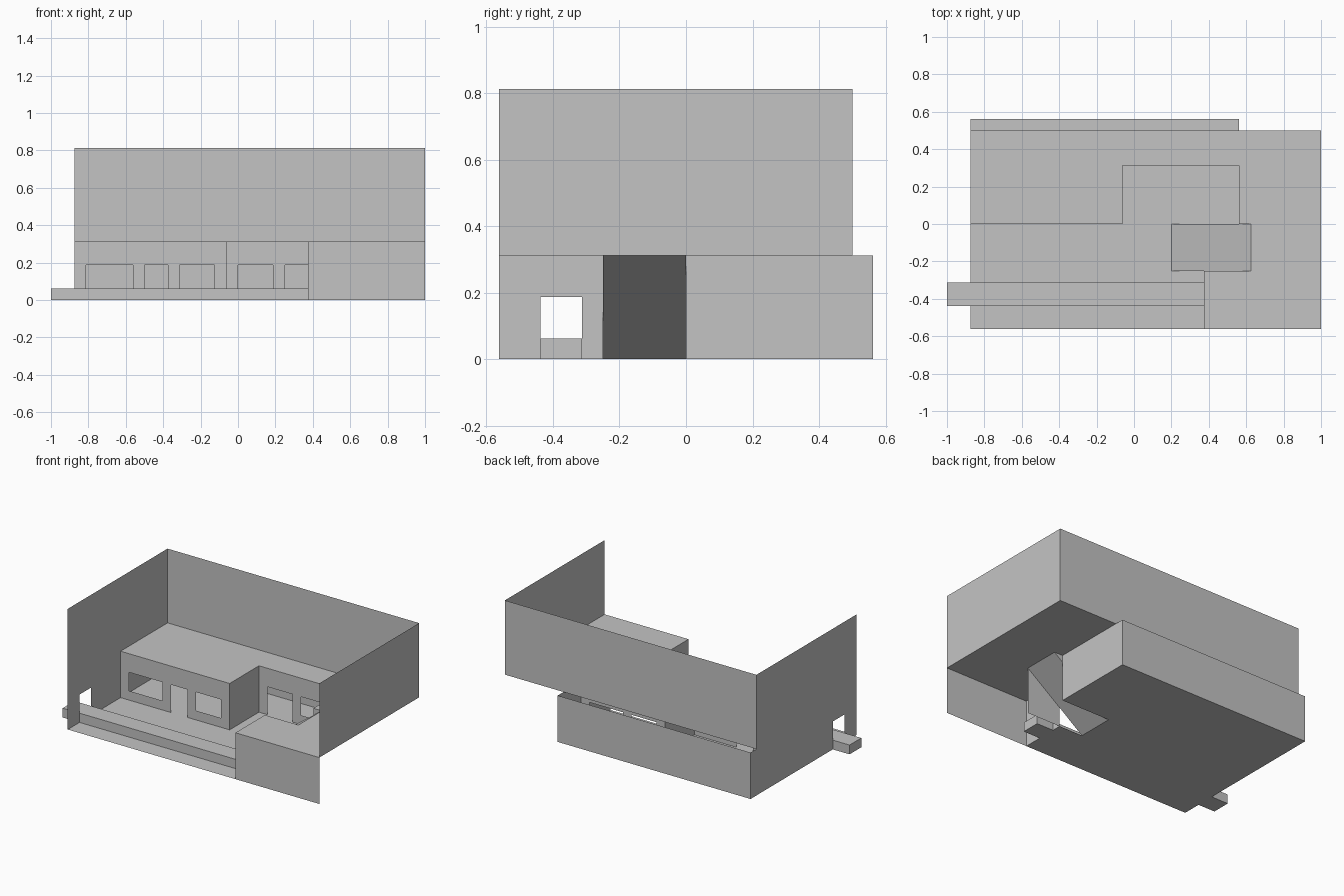
import bpy
import bmesh

cube = bpy.data.objects.get("Cube")
if cube:
    bpy.data.objects.remove(cube, do_unlink=True)

# The plan follows a module of one sixteenth of a unit
U = 0.0625
LEFT, RIGHT, FRONT, BACK = -14, 16, -9, 9
STOREY, TOP = 5, 13

grey = bpy.data.materials.new("light grey")
grey.use_nodes = True
grey.diffuse_color = (0.55, 0.55, 0.55, 1)
grey.node_tree.nodes["Principled BSDF"].inputs["Base Color"].default_value = grey.diffuse_color


def finish(name, bm):
    mesh = bpy.data.meshes.new(name)
    bmesh.ops.remove_doubles(bm, verts=bm.verts, dist=1e-5)
    bm.to_mesh(mesh)
    bm.free()
    mesh.materials.append(grey)
    obj = bpy.data.objects.new(name, mesh)
    bpy.context.collection.objects.link(obj)
    return obj


def add_face(bm, points):
    bm.faces.new([bm.verts.new([c * U for c in p]) for p in points])


def panel(name, axis, pos, rect, holes=()):
    """Thin sheet across an axis; rect and holes are (u0, u1, v0, v1)."""
    bm = bmesh.new()
    us = sorted({*rect[:2], *(u for h in holes for u in h[:2])})
    vs = sorted({*rect[2:], *(v for h in holes for v in h[2:])})

    def place(u, v):
        return {"x": (pos, u, v), "y": (u, pos, v), "z": (u, v, pos)}[axis]

    for u0, u1 in zip(us, us[1:]):
        for v0, v1 in zip(vs, vs[1:]):
            mu, mv = (u0 + u1) / 2, (v0 + v1) / 2
            if any(h[0] < mu < h[1] and h[2] < mv < h[3] for h in holes):
                continue
            add_face(bm, [place(*c) for c in ((u0, v0), (u1, v0), (u1, v1), (u0, v1))])
    return finish(name, bm)


def sheet(name, points):
    bm = bmesh.new()
    add_face(bm, points)
    return finish(name, bm)


# Floor: the rear part runs further to the side
panel("front_floor", "z", 0, (LEFT, 6, FRONT, 0), [(3.2, 6, -4, 0)])
panel("rear_floor", "z", 0, (LEFT, 9, 0, BACK))

# Roof deck, with the recessed porch and the stairwell left open
panel("roof_deck", "z", STOREY, (LEFT, RIGHT, 0, 8), [(-1, 9, 0, 5)])
panel("side_deck", "z", STOREY, (6, RIGHT, FRONT, 0), [(6, 10, -4, 0)])

# Tall outer walls
passage = (-7, -5, 1, 3)
panel("right_end_wall", "x", LEFT, (FRONT, 8, 0, TOP), [passage])
panel("right_end_wall_strip", "x", LEFT, (8, BACK, 0, STOREY))
panel("upper_back_wall", "y", 8, (LEFT, RIGHT, STOREY, TOP))
panel("upper_left_wall", "x", RIGHT, (FRONT, 8, STOREY, TOP))

# Lower storey shell
panel("lower_back_wall", "y", BACK, (LEFT, 9, 0, STOREY))
panel("lower_left_wall", "x", 9, (0, BACK, 0, STOREY))
panel("front_block_face", "y", FRONT, (6, RIGHT, 0, STOREY))
panel("front_block_side", "x", 6, (FRONT, -4, 0, STOREY), [passage])

# Room fronts with windows and doors
panel("room_front", "y", 0, (LEFT, -1, 0, STOREY),
      [(-13, -9, 1, 3), (-8, -6, 0, 3), (-5, -2, 1, 3)])
panel("porch_side", "x", -1, (0, 5, 0, STOREY))
panel("porch_back", "y", 5, (-1, 9, 0, STOREY), [(0, 3, 0, 3), (4, 8, 1, 3)])

# Stair ramp with its side walls
ramp_foot, ramp_head = 3.2, 10
sheet("stair_ramp", [(ramp_foot, -4, 0), (ramp_head, -4, STOREY),
                     (ramp_head, 0, STOREY), (ramp_foot, 0, 0)])
panel("stair_side", "y", -4, (6, ramp_head, 0, STOREY))
slope_z = STOREY * (9 - ramp_foot) / (ramp_head - ramp_foot)
sheet("stair_corner", [(9, 0, slope_z), (ramp_head, 0, STOREY), (9, 0, STOREY)])

# Raised beam passing through both end openings
bm = bmesh.new()
bmesh.ops.create_cube(bm, size=1)
for v in bm.verts:
    v.co = ((v.co.x * 24 - 4) * U, (v.co.y * 2 - 6) * U, (v.co.z + 0.5) * U)
finish("raised_walkway", bm)
